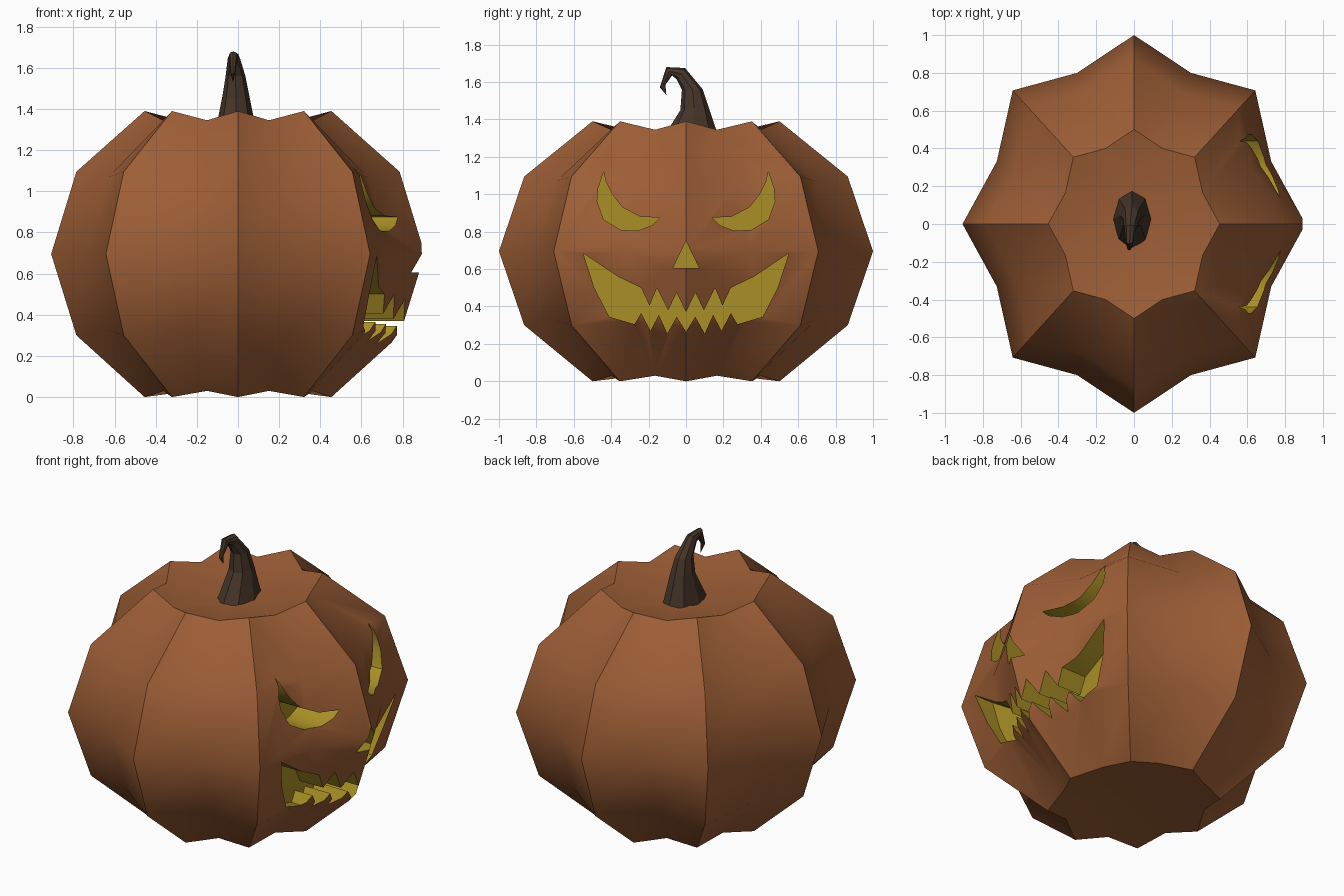
import bpy, bmesh, math
from mathutils import Vector

if "Cube" in bpy.data.objects:
    bpy.data.objects.remove(bpy.data.objects["Cube"])


def material(name, rgb):
    m = bpy.data.materials.new(name)
    m.diffuse_color = (*rgb, 1)
    m.use_nodes = True
    m.node_tree.nodes["Principled BSDF"].inputs["Base Color"].default_value = m.diffuse_color
    return m


ORANGE = material("pumpkin orange", (0.34, 0.112, 0.037))
YELLOW = material("glow yellow", (0.40, 0.275, 0.019))
BROWN = material("stem brown", (0.062, 0.036, 0.022))


def finish(name, bm, mats):
    bmesh.ops.recalc_face_normals(bm, faces=bm.faces)
    me = bpy.data.meshes.new(name)
    bm.to_mesh(me)
    bm.free()
    for m in mats:
        me.materials.append(m)
    ob = bpy.data.objects.new(name, me)
    bpy.context.collection.objects.link(ob)
    return ob


def loft(bm, rings, start, end):
    """Skin a list of point rings and close both ends with fans."""
    vr = [[bm.verts.new(p) for p in r] for r in rings]
    n = len(vr[0])
    for a, b in zip(vr, vr[1:]):
        for i in range(n):
            j = (i + 1) % n
            bm.faces.new((a[i], a[j], b[j], b[i]))
    for ring, tip in ((vr[0], start), (vr[-1], end)):
        c = bm.verts.new(tip)
        for i in range(n):
            bm.faces.new((ring[i], ring[(i + 1) % n], c))


# Pumpkin body: eight lobes, (radius, ridge z, valley z) per ring
PROFILE = [(0.5, 0.0, 0.03), (0.865, 0.30, 0.325), (1.0, 0.695, 0.695),
           (0.865, 1.095, 1.07), (0.5, 1.39, 1.345)]
rings = []
for r, z_ridge, z_valley in PROFILE:
    ring = []
    for i in range(16):
        a = i * math.pi / 8
        k = r * (0.866 if i % 2 else 1.0)
        ring.append((0.908 * k * math.cos(a), k * math.sin(a),
                     z_valley if i % 2 else z_ridge))
    rings.append(ring)
bm = bmesh.new()
loft(bm, rings, (0, 0, 0.06), (0, 0, 1.27))
body = finish("pumpkin_body", bm, [ORANGE, YELLOW])

# Carved face outlines (y, z), cut from +x to a flat yellow back
EYE = [(-.44, 1.12), (-.47, 1.03), (-.475, .96), (-.44, .865), (-.35, .81),
       (-.257, .805), (-.18, .835), (-.14, .875), (-.245, .88), (-.34, .93),
       (-.395, 1.0), (-.43, 1.07)]
NOSE = [(0, .75), (.07, .605), (-.07, .605)]
UPPER = [(-.55, .685), (-.365, .56), (-.24, .5), (-.195, .405), (-.155, .5),
         (-.095, .38), (-.05, .475), (0, .37)]
LOWER = [(0, .265), (-.05, .345), (-.1, .255), (-.145, .355), (-.19, .27),
         (-.24, .365), (-.275, .305), (-.41, .345), (-.49, .5)]


def mirror(pts):
    return [(-y, z) for y, z in reversed(pts)]


MOUTH = UPPER + mirror(UPPER)[1:] + mirror(LOWER)[:-1] + LOWER

bm = bmesh.new()
for outline, back in ((EYE, .52), (mirror(EYE), .52), (NOSE, .6), (MOUTH, .55)):
    f = bm.faces.new([bm.verts.new((back, y, z)) for y, z in outline])
    ext = bmesh.ops.extrude_face_region(bm, geom=[f], use_keep_orig=True)
    moved = [v for v in ext["geom"] if isinstance(v, bmesh.types.BMVert)]
    bmesh.ops.translate(bm, verts=moved, vec=(1.2 - back, 0, 0))
for f in bm.faces:
    f.material_index = 1
cutter = finish("face_cutter", bm, [ORANGE, YELLOW])
cutter.hide_render = True

mod = body.modifiers.new("carve", 'BOOLEAN')
mod.operation = 'DIFFERENCE'
mod.solver = 'EXACT'
mod.object = cutter
bpy.context.view_layer.objects.active = body
bpy.ops.object.select_all(action='DESELECT')
body.select_set(True)
bpy.ops.object.modifier_apply(modifier=mod.name)
bpy.data.objects.remove(cutter)
bpy.ops.object.shade_smooth_by_angle(angle=math.radians(35))

# Stem: tapered octagon curling over toward -y
# (inner y, inner z, outer y, outer z, half width, centre x)
STEM = [(-.13, 1.29, .18, 1.29, .10, -.01), (-.03, 1.45, .12, 1.47, .066, -.01),
        (-.022, 1.56, .09, 1.56, .048, -.012), (-.05, 1.615, -.005, 1.675, .03, -.02),
        (-.075, 1.635, -.105, 1.68, .022, -.023), (-.11, 1.585, -.14, 1.572, .012, -.025)]
rings = []
for y0, z0, y1, z1, w, cx in STEM:
    p, q = Vector((cx, y0, z0)), Vector((cx, y1, z1))
    rings.append([(p + q) / 2 + (q - p) / 2 * math.cos(i * math.pi / 4)
                  + Vector((w * math.sin(i * math.pi / 4), 0, 0)) for i in range(8)])
bm = bmesh.new()
loft(bm, rings, (-.01, .025, 1.27), (-.025, -.105, 1.53))
finish("stem", bm, [BROWN])
